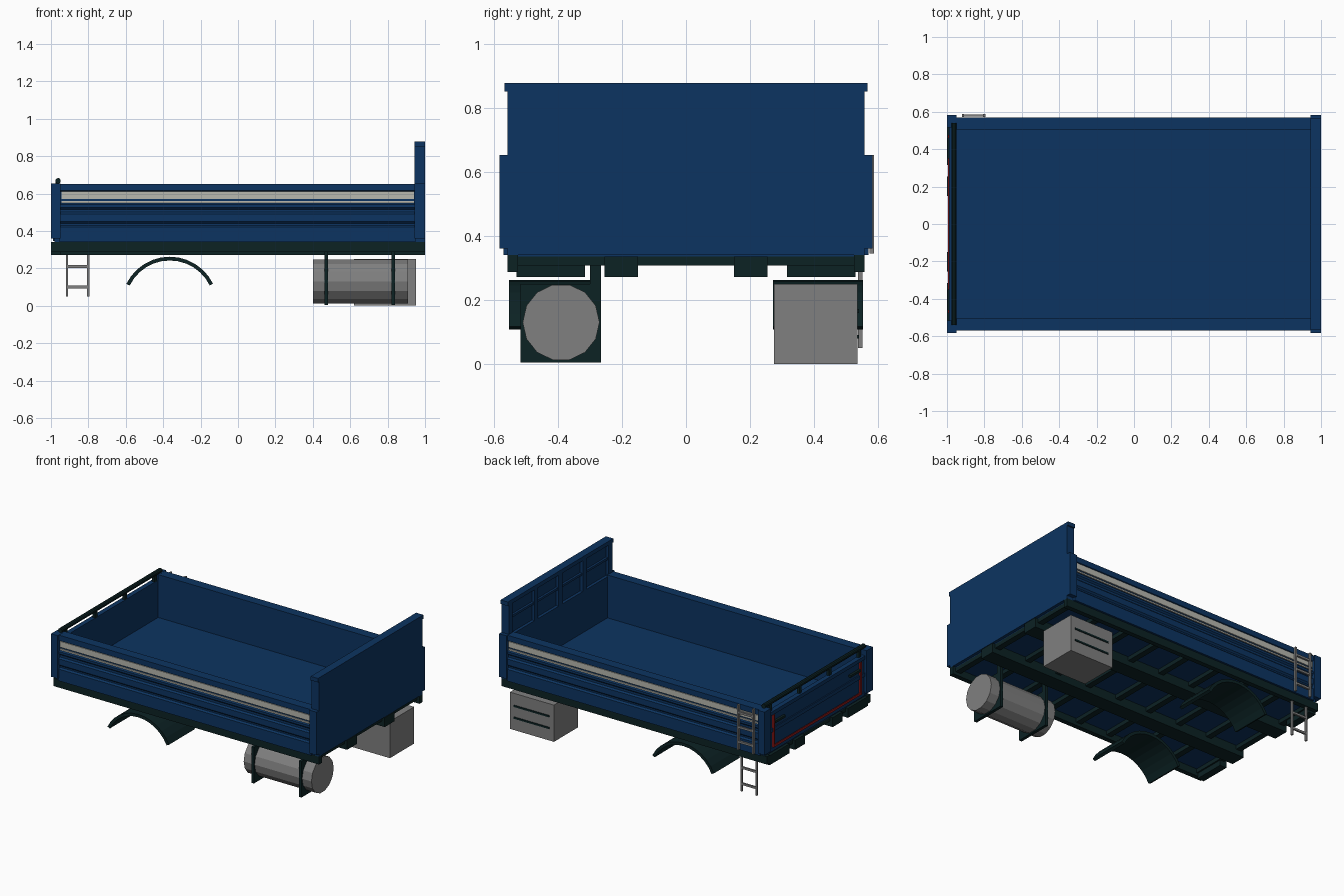
import bpy, bmesh, math
from mathutils import Matrix, Vector

cube = bpy.data.objects.get("Cube")
if cube:
    bpy.data.objects.remove(cube, do_unlink=True)


def material(name, rgb):
    m = bpy.data.materials.new(name)
    m.use_nodes = True
    m.diffuse_color = (*rgb, 1)
    m.node_tree.nodes["Principled BSDF"].inputs["Base Color"].default_value = (*rgb, 1)
    return m


BLUE = material("body blue", (.0037, .034, .119))
DARK = material("chassis dark green", (.0037, .016, .0176))
GREY = material("metal grey", (.216, .216, .216))
PALE = material("pale strip", (.48, .48, .43))
RED = material("reflector red", (.3, .01, .01))


def finish(name, bm, mat):
    bmesh.ops.recalc_face_normals(bm, faces=bm.faces)
    me = bpy.data.meshes.new(name)
    bm.to_mesh(me)
    bm.free()
    me.materials.append(mat)
    ob = bpy.data.objects.new(name, me)
    bpy.context.collection.objects.link(ob)
    return ob


def box(name, mat, x, y, z):
    """Box from (low, high) ranges."""
    bm = bmesh.new()
    size = Vector((abs(r[1] - r[0]) for r in (x, y, z)))
    mid = Vector((sum(r) / 2 for r in (x, y, z)))
    bmesh.ops.create_cube(bm, matrix=Matrix.Translation(mid) @ Matrix.Diagonal((*size, 1)))
    return finish(name, bm, mat)


def prism(name, mat, points, direction):
    """Closed outline swept along a direction."""
    bm = bmesh.new()
    face = bm.faces.new([bm.verts.new(p) for p in points])
    out = bmesh.ops.extrude_face_region(bm, geom=[face])
    moved = [g for g in out["geom"] if isinstance(g, bmesh.types.BMVert)]
    bmesh.ops.translate(bm, verts=moved, vec=direction)
    return finish(name, bm, mat)


def rod(name, mat, x, y, z, radius, axis, length, sides):
    """Cylinder centred on a point, along the x or y axis."""
    bm = bmesh.new()
    turn = Matrix.Rotation(math.pi / 2, 4, "Y" if axis == "x" else "X")
    bmesh.ops.create_cone(bm, cap_ends=True, segments=sides, radius1=radius, radius2=radius,
                          depth=length, matrix=Matrix.Translation((x, y, z)) @ turn)
    return finish(name, bm, mat)


# Load floor
box("floor", BLUE, (-.98, .98), (-.555, .555), (.335, .36))

# Both sides: ribbed walls, strips, corner posts, rails and fenders
wall = [(.505, .34), (.57, .34), (.57, .42), (.56, .43), (.56, .44), (.57, .45), (.57, .49),
        (.56, .5), (.56, .515), (.57, .525), (.57, .54), (.56, .55), (.56, .61), (.57, .615),
        (.57, .652), (.505, .652)]
for s, side in ((-1, "right"), (1, "left")):
    prism(side + "_wall", BLUE, [(-.955, s * y, z) for y, z in wall], (1.905, 0, 0))
    for i, z in enumerate(((.55, .56), (.57, .61))):
        box(f"{side}_strip_{i}", PALE, (-.945, .94), (s * .558, s * .567), z)
    box(side + "_rear_post", BLUE, (-1, -.95), (s * .515, s * .583), (.36, .653))
    box(side + "_front_post", BLUE, (.945, 1), (s * .55, s * .583), (.36, .653))
    box(side + "_side_rail", DARK, (-1, 1), (s * .525, s * .557), (.287, .34))
    box(side + "_long_beam", DARK, (-1, 1), (s * .15, s * .255), (.272, .336))
    box(side + "_rear_light_box", DARK, (-1, -.95), (s * .315, s * .53), (.272, .336))

    outline = []
    for r, order in ((.258, range(-6, 7)), (.238, range(6, -7, -1))):
        for k in order:
            a = math.radians(64 * k / 6)
            outline.append((-.365 + r * math.sin(a), s * .272, .004 + r * math.cos(a)))
    prism(side + "_fender", DARK, outline, (0, s * .28, 0))

# Cross members under the floor
for i in range(9):
    x = -.98 + i * .24
    box(f"cross_member_{i}", DARK, (x, x + .04), (-.53, .53), (.308, .336))

# Headboard with cap, frame and struts on the inside
box("headboard", BLUE, (.965, 1), (-.557, .557), (.34, .87))
box("headboard_cap", BLUE, (.945, 1), (-.567, .567), (.85, .877))
box("headboard_lower", BLUE, (.945, .97), (-.55, .55), (.34, .64))
box("headboard_cross_bar", BLUE, (.95, .97), (-.55, .55), (.75, .765))
for s in (-1, 1):
    box("headboard_edge", BLUE, (.945, .97), (s * .515, s * .557), (.62, .86))
for y in (-.26, 0, .26):
    box("headboard_strut", BLUE, (.945, .97), (y - .02, y + .02), (.64, .85))

# Tailgate with raised rims, reflectors and latches
box("tailgate", BLUE, (-.98, -.955), (-.52, .52), (.34, .615))
for z in (.345, .475, .59):
    box("tailgate_rib", BLUE, (-.988, -.975), (-.515, .515), (z, z + .025))
box("reflector_bottom", RED, (-.994, -.987), (-.475, .475), (.37, .385))
for s in (-1, 1):
    box("reflector_side", RED, (-.994, -.979), (s * .46, s * .475), (.37, .59))
    box("tailgate_latch", DARK, (-.996, -.979), (s * .35, s * .46), (.53, .545))

# Rolled cover bar above the tailgate
rod("roller_bar", DARK, -.962, 0, .668, .015, "y", 1.08, 10)
for y in (-.48, -.16, .16, .48):
    box("roller_bracket", DARK, (-.975, -.955), (y - .012, y + .012), (.61, .665))

# Tank with square mounting plates
rod("tank", GREY, .655, -.39, .13, .12, "x", .51, 14)
for x in (.472, .83):
    box("tank_plate", DARK, (x - .01, x + .01), (-.516, -.266), (.004, .25))
    box("tank_hanger", DARK, (x - .01, x + .01), (-.3, -.266), (.24, .31))

# Tool box
box("tool_box", GREY, (.62, .952), (.275, .535), (0, .25))
for z in (.085, .165):
    box("tool_box_handle", DARK, (.655, .92), (.53, .54), (z - .006, z + .006))

# Ladders: one on the left wall, one hanging below it
for name, y, low, high, rungs in (("wall_ladder", .573, .345, .652, (.4, .5, .6)),
                                  ("lower_ladder", .537, .05, .29, (.1, .21))):
    for x in (-.92, -.807):
        box(name + "_rail", GREY, (x, x + .012), (y, y + .014), (low, high))
    for z in rungs:
        box(name + "_rung", GREY, (-.91, -.805), (y + .001, y + .013), (z - .007, z + .007))
